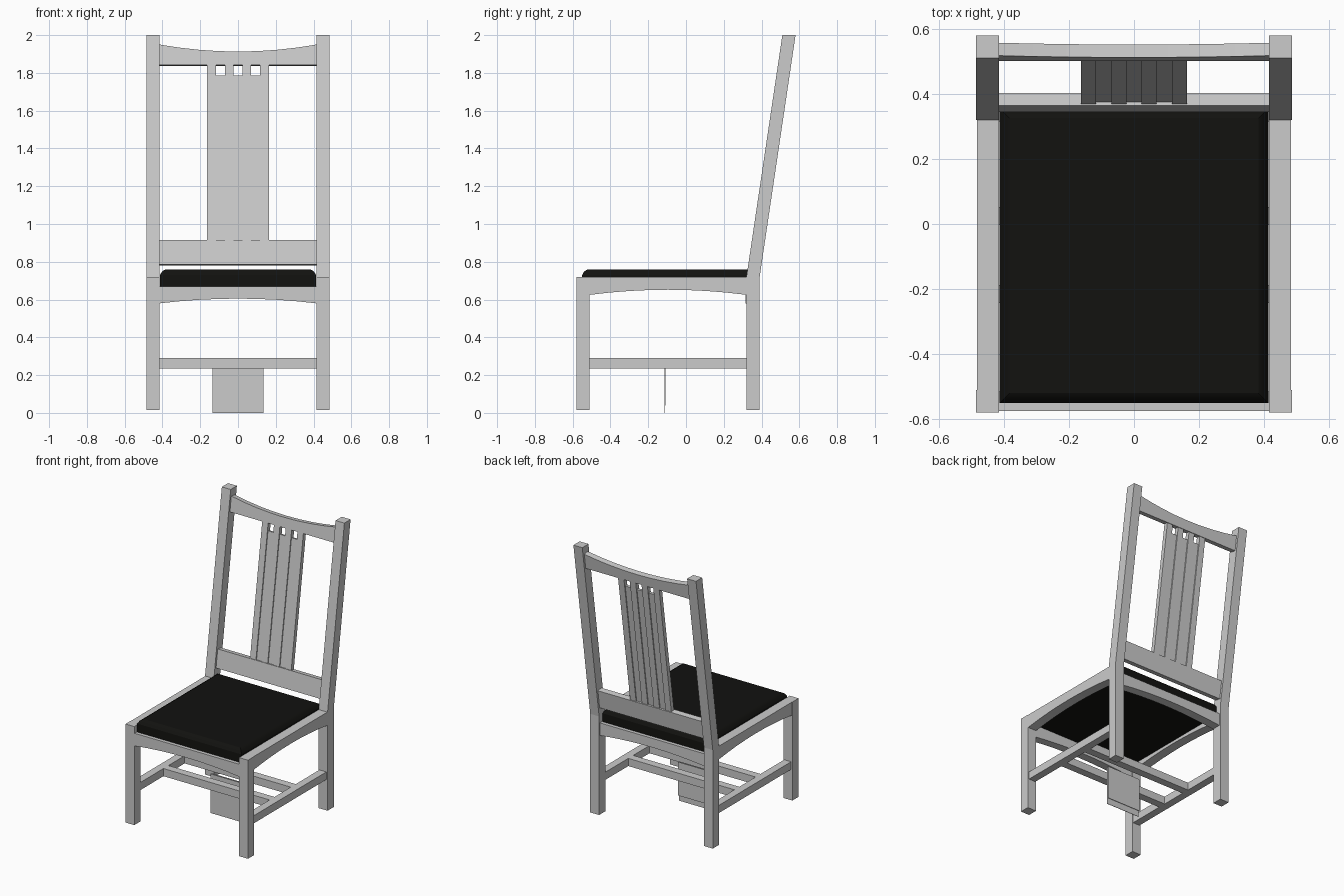
import bpy, bmesh, math
from mathutils import Matrix, Vector

if "Cube" in bpy.data.objects:
    bpy.data.objects.remove(bpy.data.objects["Cube"])

MID_Y = -0.095                      # middle between front and back legs
SLOPE = 0.19 / 1.28                 # backward lean of the back posts
LEAN = Matrix.Translation((0, 0.355, 0.72)) @ Matrix.Rotation(-math.atan(SLOPE), 4, 'X')
STRETCH = math.sqrt(1 + SLOPE ** 2)


def prism(name, outline, lo, hi, axis, matrix=None):
    """Extrude a 2D outline (u, z) along 'X' or 'Y' from lo to hi."""
    bm = bmesh.new()
    place = (lambda u, z, d: (d, u, z)) if axis == 'X' else (lambda u, z, d: (u, d, z))
    face = bm.faces.new([bm.verts.new(place(u, z, lo)) for u, z in outline])
    new = bmesh.ops.extrude_face_region(bm, geom=[face])
    offset = Vector(place(0, 0, hi - lo))
    bmesh.ops.translate(bm, vec=offset, verts=[v for v in new['geom'] if isinstance(v, bmesh.types.BMVert)])
    bmesh.ops.recalc_face_normals(bm, faces=bm.faces)
    if matrix:
        bmesh.ops.transform(bm, matrix=matrix, verts=bm.verts)
    mesh = bpy.data.meshes.new(name)
    bm.to_mesh(mesh)
    bm.free()
    ob = bpy.data.objects.new(name, mesh)
    bpy.context.collection.objects.link(ob)
    return ob


def box(name, x0, x1, y0, y1, z0, z1, matrix=None):
    return prism(name, [(x0, z0), (x1, z0), (x1, z1), (x0, z1)], y0, y1, 'Y', matrix)


def arc(u0, u1, z_end, z_mid, n=8):
    """Shallow parabola from u0 to u1."""
    pts = []
    for i in range(n + 1):
        t = i / n
        pts.append((u0 + (u1 - u0) * t, z_end + (z_mid - z_end) * 4 * t * (1 - t)))
    return pts


def mirror(ob):
    ob.modifiers.new("mirror", 'MIRROR').use_axis = (True, False, False)


def lean_z(z):
    return (z - 0.72) * STRETCH


# Legs, with the back legs continuing up as leaning posts
mirror(box("front_leg", 0.415, 0.485, -0.58, -0.51, 0.015, 0.72))
mirror(prism("back_leg", [(0.32, 0.015), (0.39, 0.015), (0.39, 0.72), (0.58, 2.0),
                          (0.51, 2.0), (0.32, 0.72)], 0.415, 0.485, 'X'))

# Arched seat rails
mirror(prism("side_rail", arc(-0.51, 0.32, 0.625, 0.652) + [(0.32, 0.72), (-0.51, 0.72)],
             0.415, 0.483, 'X'))
for name, y0, y1 in (("front_rail", -0.575, -0.515), ("rear_rail", 0.315, 0.38)):
    prism(name, arc(-0.415, 0.415, 0.58, 0.605) + [(0.415, 0.67), (-0.415, 0.67)], y0, y1, 'Y')

# Low stretchers
mirror(box("side_stretcher", 0.42, 0.475, -0.51, 0.32, 0.235, 0.29))
for name, s in (("front_stretcher", -1), ("rear_stretcher", 1)):
    y = MID_Y + s * 0.12
    box(name, -0.42, 0.42, y - 0.028, y + 0.028, 0.235, 0.29)

# Thin hanging sheets between the stretchers
box("hanging_sheet_front", -0.135, 0.135, -0.117, -0.114, 0.0, 0.28)
box("hanging_sheet_rear", -0.135, 0.135, -0.108, -0.105, 0.04, 0.28)

# Leaning backrest rails
box("lower_back_rail", -0.415, 0.415, -0.02, 0.02, lean_z(0.783), lean_z(0.912), LEAN)
prism("top_back_rail", [(-0.415, lean_z(1.84)), (0.415, lean_z(1.84))]
      + arc(0.415, -0.415, lean_z(1.947), lean_z(1.91)), -0.02, 0.02, 'Y', LEAN)

# Backrest slats: four thick ones, three thin short ones between
for i in range(7):
    x = (i - 3) * 0.0465
    thick = i % 2 == 0
    half_t, top = (0.015, 1.845) if thick else (0.008, 1.785)
    box(f"back_slat_{i + 1}", x - 0.0233, x + 0.0233, -half_t, half_t,
        lean_z(0.905), lean_z(top), LEAN)

# Black seat cushion with softened top edges
black = bpy.data.materials.new("black_upholstery")
black.diffuse_color = (0.006, 0.006, 0.005, 1)
black.use_nodes = True
black.node_tree.nodes["Principled BSDF"].inputs["Base Color"].default_value = black.diffuse_color
cushion = box("seat_cushion", -0.413, 0.413, -0.55, 0.355, 0.67, 0.76)
bm = bmesh.new()
bm.from_mesh(cushion.data)
top_edges = [e for e in bm.edges if all(v.co.z > 0.75 for v in e.verts)]
bmesh.ops.bevel(bm, geom=top_edges, offset=0.03, segments=2, profile=0.4, affect='EDGES')
bm.to_mesh(cushion.data)
bm.free()
cushion.data.materials.append(black)
bpy.context.view_layer.objects.active = cushion
cushion.select_set(True)
bpy.ops.object.shade_smooth_by_angle()
